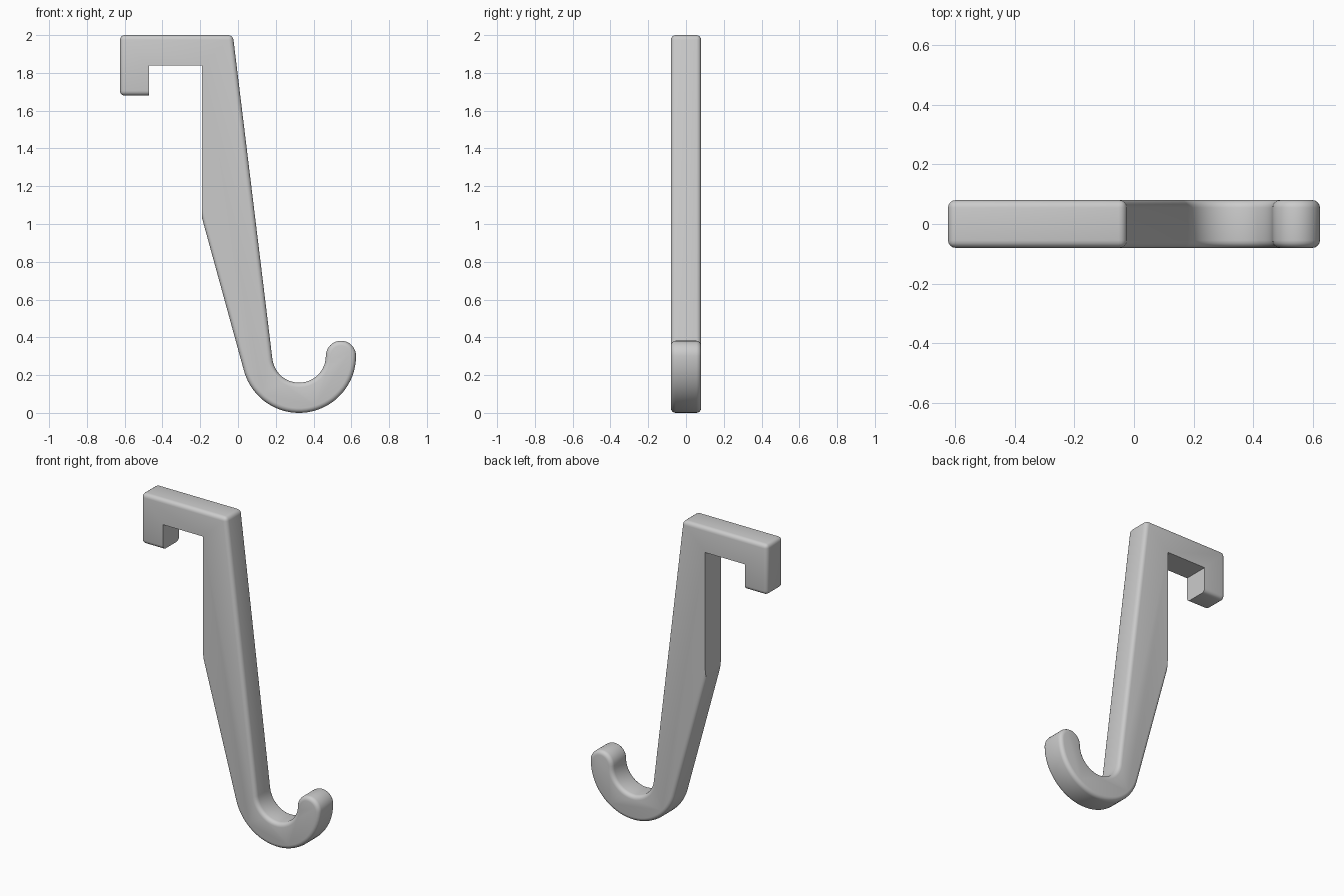
import bpy, bmesh, math

if "Cube" in bpy.data.objects:
    bpy.data.objects.remove(bpy.data.objects["Cube"])

HALF, BEVEL = 0.08, 0.025
CX, CZ, R_OUT, R_IN = 0.323, 0.302, 0.302, 0.142
R_TIP = (R_OUT - R_IN) / 2


def arc(cx, cz, r, a0, a1, n):
    pts = []
    for i in range(n + 1):
        a = math.radians(a0 + (a1 - a0) * i / n)
        pts.append((cx + r * math.cos(a), cz + r * math.sin(a)))
    return pts


# Side outline: door clamp, slanted arm, round hook
clamp = [(-0.19, 1.03), (-0.19, 1.84), (-0.47, 1.84), (-0.47, 1.68),
         (-0.625, 1.68), (-0.625, 2.0), (-0.027, 2.0)]
outline = clamp + arc(CX, CZ, R_IN, 187, 360, 24)
outline += arc(CX + R_IN + R_TIP, CZ, R_TIP, 180, 0, 16)[1:]
outline += arc(CX, CZ, R_OUT, 0, -164.5, 32)[1:]
n = len(outline)

bm = bmesh.new()
front = [bm.verts.new((x, -HALF, z)) for x, z in outline]
back = [bm.verts.new((x, HALF, z)) for x, z in outline]
bm.faces.new(front)
bm.faces.new(back[::-1])
for i in range(n):
    j = (i + 1) % n
    bm.faces.new((front[i], back[i], back[j], front[j]))
bmesh.ops.recalc_face_normals(bm, faces=bm.faces)

# Round the outer edges; the slot that grips the door stays sharp
soft = [bm.edges.get((ring[i], ring[(i + 1) % n]))
        for ring in (front, back) for i in range(3, n)]
soft += [bm.edges.get((front[i], back[i])) for i in (4, 5, 6)]
bmesh.ops.bevel(bm, geom=soft, offset=BEVEL, offset_type='OFFSET',
                segments=4, profile=0.5, affect='EDGES', clamp_overlap=False)

mesh = bpy.data.meshes.new("door_hook")
bm.to_mesh(mesh)
bm.free()
hook = bpy.data.objects.new("door_hook", mesh)
bpy.context.collection.objects.link(hook)
bpy.context.view_layer.objects.active = hook
hook.select_set(True)
bpy.ops.object.shade_smooth_by_angle(angle=math.radians(30))
